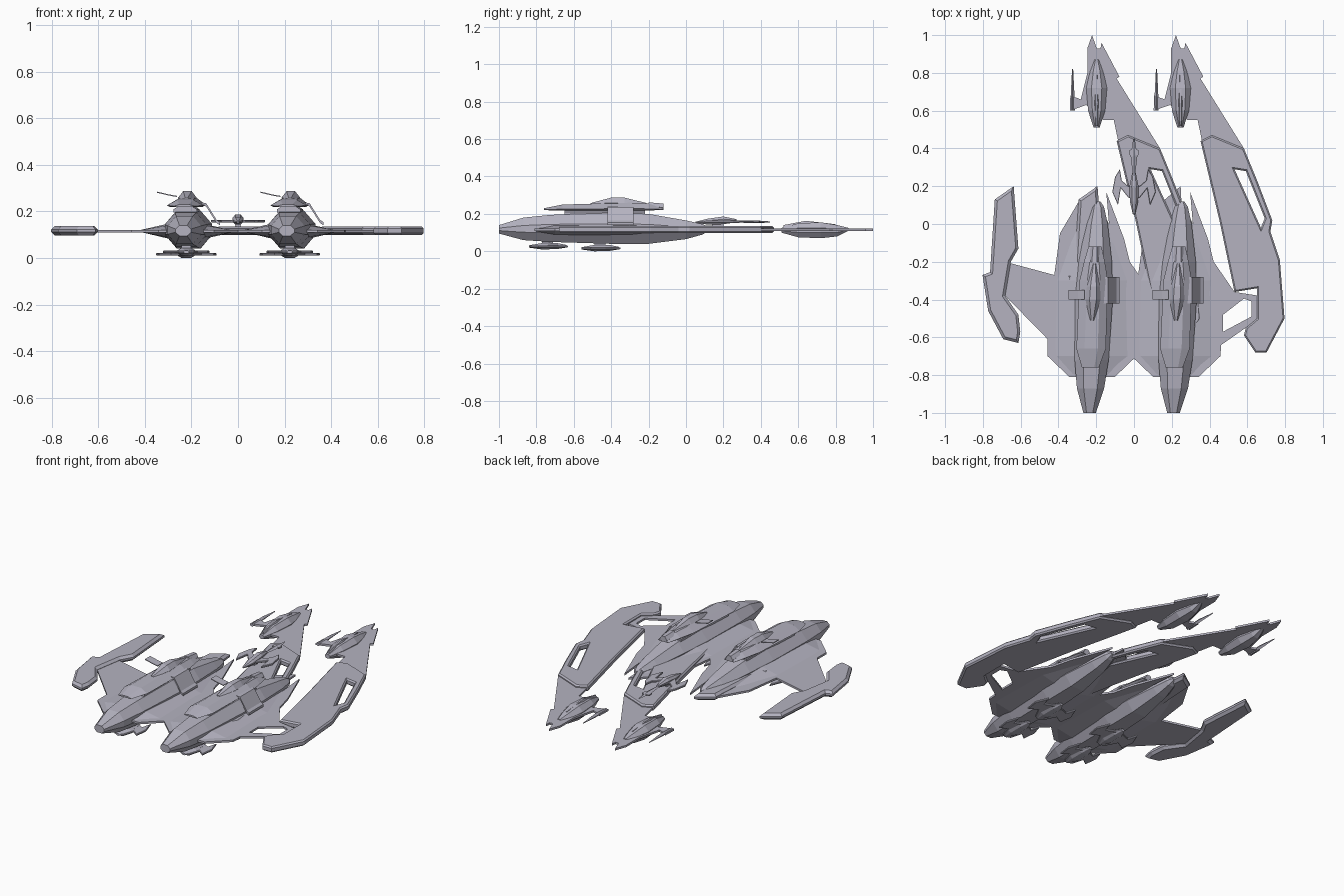
import bpy, bmesh
from mathutils import Vector

cube = bpy.data.objects.get("Cube")
if cube:
    bpy.data.objects.remove(cube, do_unlink=True)

grey = bpy.data.materials.new("lilac_grey")
grey.use_nodes = True
COLOUR = (0.46, 0.45, 0.53, 1)
grey.diffuse_color = COLOUR
grey.node_tree.nodes["Principled BSDF"].inputs["Base Color"].default_value = COLOUR

SPACING = 0.222   # each of the twin ships sits this far from the middle


def place(name, mesh, twin=True):
    """Link one mesh, or one copy per twin ship."""
    mesh.materials.clear()
    mesh.materials.append(grey)
    spots = (("_left", SPACING), ("_right", -SPACING)) if twin else (("", 0),)
    for suffix, x in spots:
        ob = bpy.data.objects.new(name + suffix, mesh)
        ob.location.x = x
        bpy.context.collection.objects.link(ob)


def plate(name, outlines, z, half, bevel=0.0, twin=True):
    """Flat plate with bevelled rim; outlines after the first are holes."""
    cu = bpy.data.curves.new(name, "CURVE")
    cu.dimensions = "2D"
    cu.fill_mode = "BOTH"
    cu.extrude = half - bevel
    cu.bevel_depth = bevel
    cu.bevel_resolution = 0
    cu.offset = -bevel
    for pts in outlines:
        sp = cu.splines.new("POLY")
        sp.points.add(len(pts) - 1)
        for p, (x, y) in zip(sp.points, pts):
            p.co = (x, y, 0, 1)
        sp.use_cyclic_u = True
    temp = bpy.data.objects.new(name + "_curve", cu)
    bpy.context.collection.objects.link(temp)
    deps = bpy.context.evaluated_depsgraph_get()
    mesh = bpy.data.meshes.new_from_object(temp.evaluated_get(deps))
    bpy.data.objects.remove(temp, do_unlink=True)
    bm = bmesh.new()
    bm.from_mesh(mesh)
    bmesh.ops.remove_doubles(bm, verts=bm.verts, dist=0.0001)
    bmesh.ops.translate(bm, verts=bm.verts, vec=(0, 0, z))
    bmesh.ops.recalc_face_normals(bm, faces=bm.faces)
    for f in bm.faces:
        f.smooth = False
    bm.to_mesh(mesh)
    bm.free()
    place(name, mesh, twin)


OCTAGON = [(-.5, 1), (.5, 1), (1, .3), (1, -.3), (.5, -1), (-.5, -1), (-1, -.3), (-1, .3)]
DIAMOND = [(0, 1), (1, 0), (0, -1), (-1, 0)]
DECK = [(-.45, 1), (.45, 1), (1, -.5), (.8, -1), (-.8, -1), (-1, -.5)]


def loft(name, shape, stations, x0=0.0, lean=0.0, twin=True):
    """Skin a cross-section along y; stations are (y, half width, low z, high z)."""
    bm = bmesh.new()
    rings = []
    for y, w, lo, hi in stations:
        cx, cz, h = x0 + lean * y, (lo + hi) / 2, (hi - lo) / 2
        rings.append([bm.verts.new((cx + a * w, y, cz + b * h)) for a, b in shape])
    n = len(shape)
    for r, s in zip(rings, rings[1:]):
        for i in range(n):
            bm.faces.new((r[i], r[(i + 1) % n], s[(i + 1) % n], s[i]))
    bm.faces.new(rings[0])
    bm.faces.new(rings[-1])
    bmesh.ops.recalc_face_normals(bm, faces=bm.faces)
    mesh = bpy.data.meshes.new(name)
    bm.to_mesh(mesh)
    bm.free()
    place(name, mesh, twin)


def slab(name, path, y0, y1, thick):
    """Bent sheet: an x-z path swept from y0 to y1."""
    bm = bmesh.new()
    rows = [[bm.verts.new((x, y, z + dz)) for y, dz in
             ((y0, 0), (y1, 0), (y1, thick), (y0, thick))] for x, z in path]
    for r, s in zip(rows, rows[1:]):
        for i in range(4):
            bm.faces.new((r[i], r[(i + 1) % 4], s[(i + 1) % 4], s[i]))
    bm.faces.new(rows[0])
    bm.faces.new(rows[-1])
    bmesh.ops.recalc_face_normals(bm, faces=bm.faces)
    mesh = bpy.data.meshes.new(name)
    bm.to_mesh(mesh)
    bm.free()
    place(name, mesh)


def mirrored(half):
    return half + [(-x, y) for x, y in reversed(half) if x]


# Main hull, slightly toed
loft("hull", OCTAGON, [(-1, .033, .095, .14), (-.87, .072, .06, .18), (-.72, .09, .05, .195),
                       (-.4, .1, .04, .205), (-.2, .088, .04, .2), (0, .058, .065, .165),
                       (.09, .035, .09, .145), (.12, .015, .11, .13)], .025, .038)

# Upper deck, its neck, bridge and roof block
loft("deck", DECK, [(-.76, .045, .22, .23), (-.66, .078, .218, .25), (-.3, .075, .218, .26),
                    (-.2, .055, .218, .255), (-.12, .035, .222, .23)], .02, .038)
loft("deck_neck", OCTAGON, [(-.65, .05, .18, .225), (-.22, .045, .18, .225)], .02, .038)
loft("bridge", DECK, [(-.51, .012, .25, .258), (-.4, .04, .25, .287), (-.33, .035, .25, .287),
                      (-.21, .01, .25, .258)], .02, .038)
loft("roof_block", DECK, [(-.2, .03, .24, .262), (-.12, .024, .225, .255)], .02, .038)

# Side sheet from deck down to wing, and slim vane on the other side
slab("side_sheet", [(.06, .225), (.085, .222), (.13, .15), (.145, .14)], -.42, -.28, .014)
slab("side_vane", [(-.04, .262), (-.075, .268), (-.125, .28)], -.40, -.35, .005)

# Main wing with swept fins and an opening near the outer pod
plate("wing", [[(-.46, -.2), (-.2, -.27), (-.17, -.05), (-.07, .12), (.025, .2), (.03, .1),
                (.06, 0), (.1, -.12), (.075, .17), (.17, -.08), (.2, -.2), (.31, -.36),
                (.44, -.38), (.44, -.5), (.24, -.64), (.235, -.7), (.12, -.81), (-.12, -.81),
                (-.235, -.7), (-.235, -.61), (-.46, -.38)],
               [(.25, -.48), (.36, -.395), (.4, -.41), (.4, -.49), (.25, -.57)]], .115, .006)
loft("wing_root", DIAMOND, [(-.81, .12, .1, .13), (-.7, .22, .075, .155), (-.3, .21, .065, .165),
                            (-.1, .14, .085, .145), (.1, .04, .105, .125)])

# Outer pod on one side
plate("outer_pod", [[(-.415, .2), (-.515, .13), (-.54, -.255), (-.58, -.27), (-.55, -.46),
                     (-.47, -.61), (-.39, -.63), (-.38, -.57), (-.39, -.48), (-.46, -.38),
                     (-.43, -.2), (-.39, -.13)]], .117, .02, .014)

# Long arm on the other side, running from rear pod to outer pod, with a window
plate("long_arm", [[(.13, .44), (.19, .47), (.36, .4), (.43, .23), (.51, .02), (.5, -.04),
                    (.55, -.19), (.575, -.5), (.48, -.68), (.42, -.68), (.36, -.59), (.37, -.55),
                    (.43, -.5), (.43, -.34), (.31, -.36), (.23, .02)],
                   [(.31, .29), (.37, .28), (.47, .03), (.45, -.02)]], .117, .018, .008)

# Rear pod: thin wing sheet, body, tail spine and needle
plate("rear_wing", [[(0, 1), (-.025, .93), (-.025, .8), (-.06, .66), (-.115, .68), (-.118, .6),
                     (-.03, .63), (.06, .55), (.115, .55), (.14, .43), (.36, .4), (.13, .77),
                     (.145, .78), (.05, .96), (.045, .93), (.025, .93)]], .115, .006)
loft("rear_body", OCTAGON, [(.51, .016, .1, .125), (.6, .045, .075, .15), (.72, .055, .07, .155),
                            (.81, .035, .08, .14), (.87, .012, .11, .125)], .024)
loft("rear_spine", DECK, [(.52, .008, .12, .14), (.64, .014, .14, .163), (.8, .006, .12, .145)], .024)
loft("rear_needle", DIAMOND, [(.6, .012, .105, .125), (.7, .009, .105, .13), (.82, .003, .113, .118)], -.103)

# Two small craft under each hull
for tag, cy, w, z in (("front", -.74, .1, .026), ("rear", -.46, .13, .016)):
    plate("lower_wing_" + tag, [mirrored([(0, cy - .1), (.03, cy - .09), (.5 * w, cy - .02),
          (.9 * w, cy - .05), (w, cy + .03), (.75 * w, cy + .11), (.6 * w, cy + .05),
          (0, cy + .08)])], z, .006, .003)
    loft("lower_body_" + tag, OCTAGON, [(cy - .1, .012, z - .006, z + .006), (cy - .03, .04, z - .016, z + .018),
         (cy + .05, .035, z - .014, z + .018), (cy + .1, .012, z - .006, z + .008)])
    loft("lower_mount_" + tag, OCTAGON, [(cy - .03, .02, z, .07), (cy + .03, .02, z, .07)])

# Single small scout above the middle arm
loft("scout_body", OCTAGON, [(.05, .006, .15, .158), (.12, .022, .143, .175), (.2, .024, .145, .186),
                             (.27, .01, .155, .172)], twin=False)
plate("scout_wings", [mirrored([(0, .13), (.03, .14), (.07, .19), (.085, .1), (.115, .17),
                                (.1, .25), (.075, .29), (.065, .23), (.03, .2), (0, .2)])],
      .158, .006, .002, False)
loft("scout_tail", DIAMOND, [(.26, .006, .155, .165), (.36, .018, .15, .166), (.45, .004, .154, .16)], twin=False)
plate("scout_tail_fins", [mirrored([(0, .37), (.022, .36), (.025, .39), (0, .4)])], .158, .004, 0, False)
loft("scout_mount", OCTAGON, [(.14, .012, .12, .15), (.2, .012, .12, .15)], twin=False)
